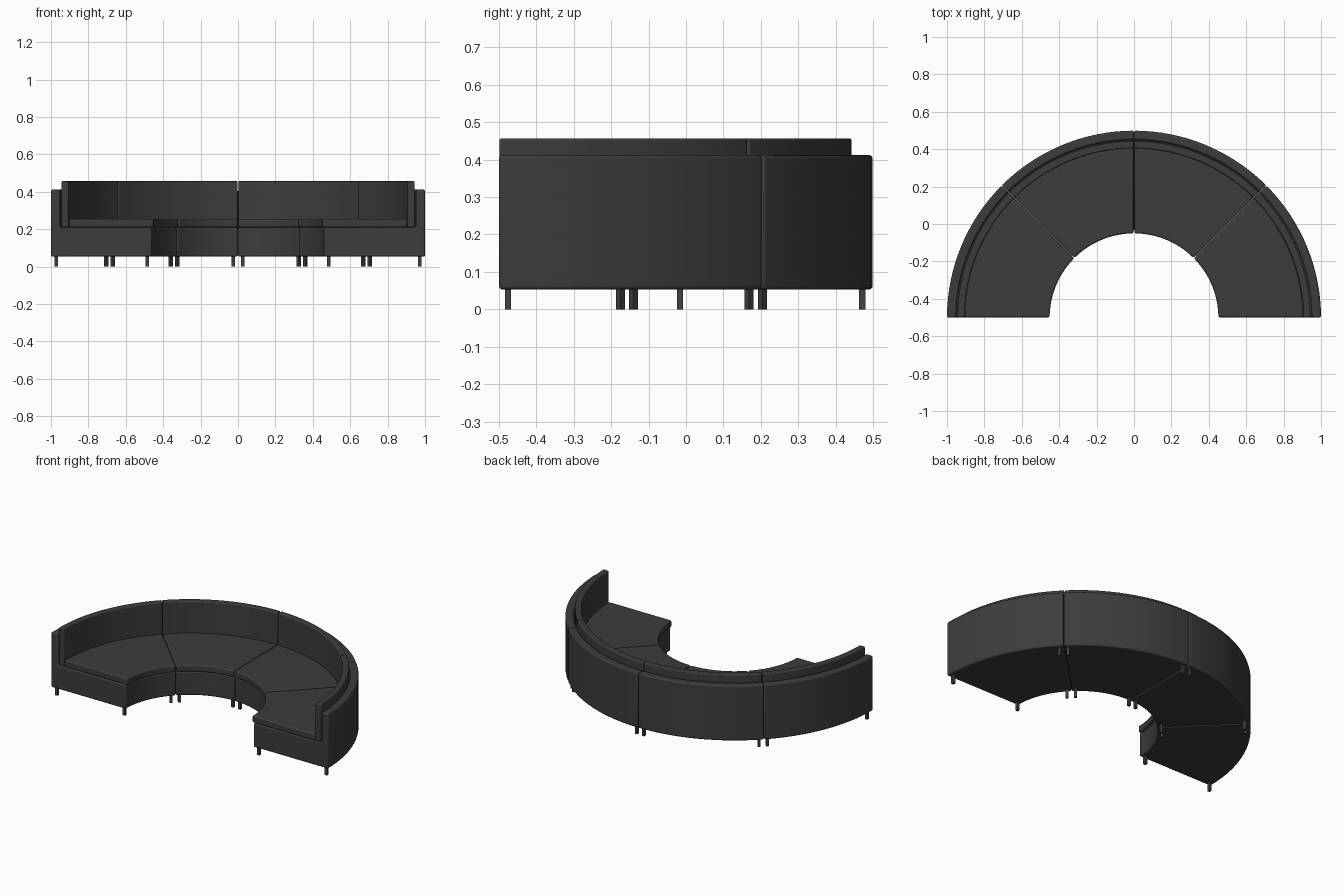
import bpy, bmesh, math
from mathutils import Matrix, Vector

if "Cube" in bpy.data.objects:
    bpy.data.objects.remove(bpy.data.objects["Cube"])

CY = -0.501            # centre of the arc lies on the open side
STEPS = 16             # facets along each 45 degree module
SPAN = math.pi / 4


def material(name, rgb):
    m = bpy.data.materials.new(name)
    m.diffuse_color = (*rgb, 1)
    m.use_nodes = True
    m.node_tree.nodes["Principled BSDF"].inputs["Base Color"].default_value = m.diffuse_color
    return m


fabric = material("charcoal fabric", (0.045, 0.045, 0.045))
metal = material("dark metal", (0.05, 0.05, 0.05))


def finish(bm, name, mat, bevel):
    bmesh.ops.recalc_face_normals(bm, faces=bm.faces)
    me = bpy.data.meshes.new(name)
    bm.to_mesh(me)
    bm.free()
    me.materials.append(mat)
    ob = bpy.data.objects.new(name, me)
    bpy.context.collection.objects.link(ob)
    if bevel:
        b = ob.modifiers.new("rounded edges", 'BEVEL')
        b.width, b.segments = bevel, 3
        b.limit_method, b.angle_limit = 'ANGLE', math.radians(40)
    bpy.ops.object.select_all(action='DESELECT')
    bpy.context.view_layer.objects.active = ob
    ob.select_set(True)
    bpy.ops.object.shade_smooth_by_angle(angle=math.radians(35))
    return ob


def wedge(name, index, profile, gap, bevel):
    """Sweep an (r, z) profile around one module, with flat ends set in by gap."""
    bm = bmesh.new()
    rings = []
    for s in range(STEPS + 1):
        ring = []
        for r, z in profile:
            inset = math.asin(gap / r)
            a = index * SPAN + inset + (SPAN - 2 * inset) * s / STEPS
            ring.append(bm.verts.new((r * math.cos(a), CY + r * math.sin(a), z)))
        rings.append(ring)
    n = len(profile)
    for a, b in zip(rings, rings[1:]):
        for i in range(n):
            j = (i + 1) % n
            bm.faces.new((a[i], a[j], b[j], b[i]))
    bm.faces.new(rings[0])
    bm.faces.new(rings[-1])
    return finish(bm, name, fabric, bevel)


def box_profile(r0, r1, z0, z1):
    return [(r0, z0), (r1, z0), (r1, z1), (r0, z1)]


# Frame: seat base and outer back shell in one L-shaped section
FRAME = [(0.46, 0.053), (1.0, 0.053), (1.0, 0.412),
         (0.951, 0.412), (0.951, 0.209), (0.46, 0.209)]

for k in range(4):
    wedge(f"frame_{k + 1}", k, FRAME, 0.001, 0.009)
    wedge(f"seat_cushion_{k + 1}", k, box_profile(0.451, 0.905, 0.21, 0.255), 0.002, 0.009)
    wedge(f"back_cushion_{k + 1}", k, box_profile(0.906, 0.944, 0.21, 0.457), 0.002, 0.006)

    # Square legs near the four corners, aligned with the module ends
    bm = bmesh.new()
    for edge, side in ((k * SPAN, 1), ((k + 1) * SPAN, -1)):
        along = Vector((math.cos(edge), math.sin(edge), 0))
        across = Vector((-along.y, along.x, 0)) * side
        for r in (0.485, 0.972):
            p = along * r + across * 0.025 + Vector((0, CY, 0.028))
            mat = (Matrix.Translation(p) @ Matrix.Rotation(edge, 4, 'Z')
                   @ Matrix.Diagonal((0.017, 0.017, 0.056, 1)))
            bmesh.ops.create_cube(bm, size=1, matrix=mat)
    finish(bm, f"legs_{k + 1}", metal, 0)
